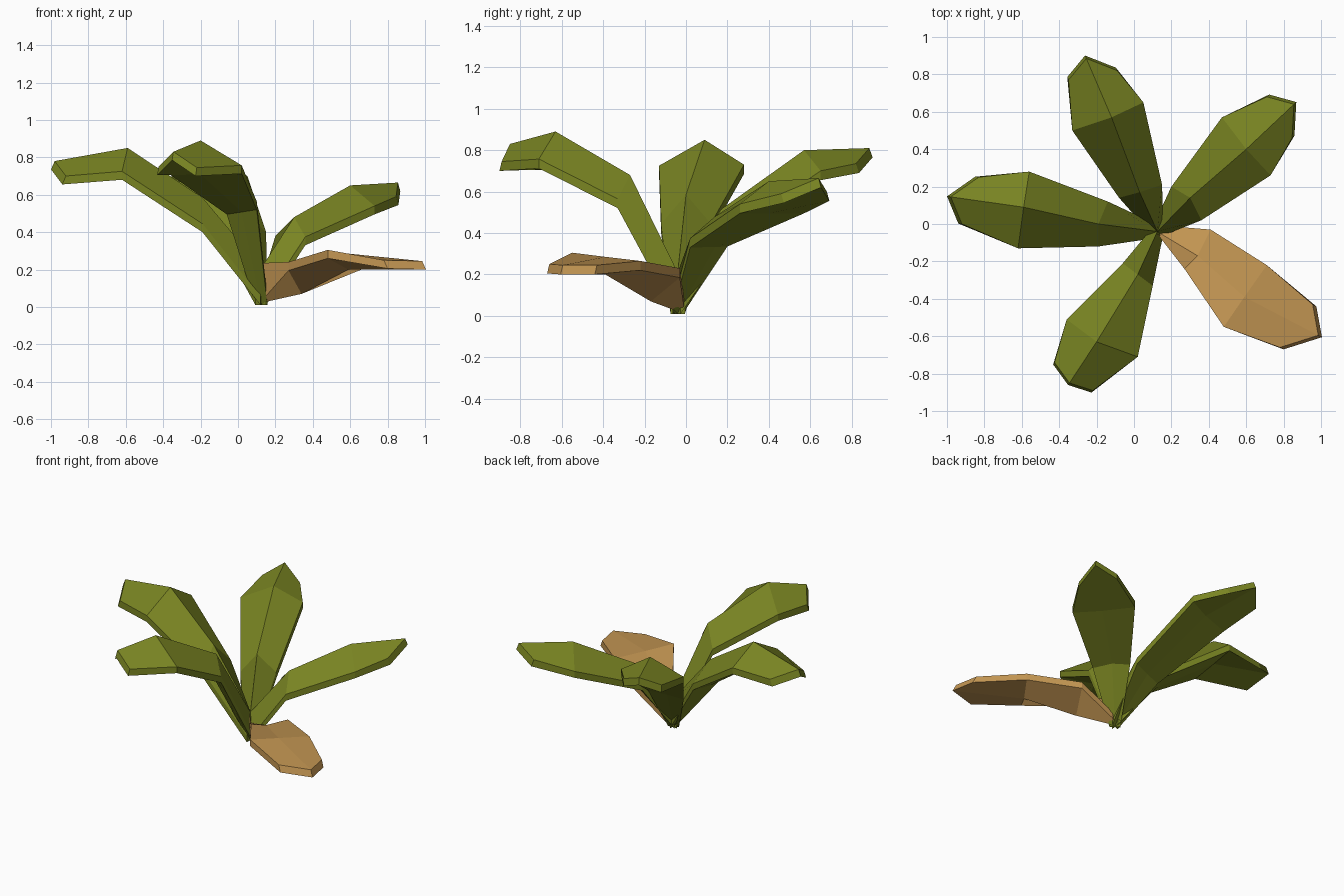
import bpy, bmesh
from mathutils import Vector

if "Cube" in bpy.data.objects:
    bpy.data.objects.remove(bpy.data.objects["Cube"])


def material(name, rgb):
    m = bpy.data.materials.new(name)
    m.diffuse_color = (*rgb, 1)
    m.use_nodes = True
    m.node_tree.nodes["Principled BSDF"].inputs["Base Color"].default_value = m.diffuse_color
    return m


olive = material("olive green", (0.19, 0.23, 0.016))
tan = material("dry tan", (0.54, 0.30, 0.084))


def leaf(name, stations, mat, keel=None, thick=0.045):
    """Loft a blade through (left, middle, right) stations, base to tip.
    The underside is flat except at the tip, unless keel heights are given."""
    bm = bmesh.new()
    rings = []
    last = len(stations) - 1
    for i, st in enumerate(stations):
        top = [Vector(p) for p in st]
        drop = Vector((0, 0, -thick))
        if i == last:  # the end slab leans slightly outwards
            lean = top[1] - Vector(stations[i - 1][1])
            drop += Vector((lean.x, lean.y, 0)) * 0.05
        low = [p + drop for p in top]
        if keel:
            low[1].z = keel[i]
        elif i < last:
            low[1].z = (low[0].z + low[2].z) / 2
        rings.append([bm.verts.new(p) for p in top + low[::-1]])
    for j, (a, b) in enumerate(zip(rings, rings[1:])):
        for k in range(6):
            n = (k + 1) % 6
            if keel and j == 0 and k == 3:  # twisted stalk face
                bm.faces.new((a[k], a[n], b[k]))
                bm.faces.new((a[n], b[n], b[k]))
            else:
                bm.faces.new((a[k], a[n], b[n], b[k]))
    # end caps, one quad for each half of the fold
    for r in (rings[0], rings[-1]):
        bm.faces.new((r[0], r[1], r[4], r[5]))
        bm.faces.new((r[1], r[2], r[3], r[4]))
    bmesh.ops.recalc_face_normals(bm, faces=bm.faces)
    me = bpy.data.meshes.new(name)
    bm.to_mesh(me)
    bm.free()
    me.materials.append(mat)
    bpy.context.collection.objects.link(bpy.data.objects.new(name, me))


def green_leaf(name, *stations):
    """Add the narrow ridged stalk at the plant centre, then loft."""
    c = Vector((0.125, -0.04, 0))
    out = Vector(stations[0][1]) - c
    out.z = 0
    out.normalize()
    side = Vector((-out.y, out.x, 0)) * 0.035
    up = Vector((0, 0, 0.055))
    base = (c + side + up, c + Vector((0, 0, 0.21)), c - side + up)
    leaf(name, [base, *stations], olive)


# four upright green leaves, ridge up
green_leaf("left_leaf",
           ((-0.19, -0.12, 0.445), (-0.19, 0.0, 0.585), (-0.14, 0.12, 0.445)),
           ((-0.62, -0.13, 0.725), (-0.59, 0.09, 0.85), (-0.56, 0.28, 0.73)),
           ((-0.92, 0.0, 0.70), (-0.98, 0.145, 0.78), (-0.83, 0.25, 0.71)))
green_leaf("front_leaf",
           ((0.10, -0.33, 0.565), (0.02, -0.27, 0.68), (-0.06, -0.21, 0.54)),
           ((0.02, -0.71, 0.757), (-0.20, -0.63, 0.89), (-0.36, -0.51, 0.75)),
           ((-0.22, -0.89, 0.745), (-0.345, -0.85, 0.83), (-0.425, -0.74, 0.75)))
green_leaf("back_leaf",
           ((-0.08, 0.14, 0.37), (0.03, 0.17, 0.515), (0.15, 0.21, 0.40)),
           ((-0.33, 0.50, 0.69), (-0.12, 0.57, 0.80), (0.05, 0.65, 0.70)),
           ((-0.35, 0.77, 0.74), (-0.255, 0.885, 0.81), (-0.09, 0.82, 0.735)))
green_leaf("right_leaf",
           ((0.20, 0.20, 0.38), (0.30, 0.14, 0.48), (0.36, 0.02, 0.375)),
           ((0.47, 0.57, 0.54), (0.60, 0.40, 0.65), (0.73, 0.26, 0.54)),
           ((0.71, 0.68, 0.60), (0.855, 0.64, 0.665), (0.845, 0.46, 0.59)))

# drooping dry leaf, rolled over so its ridge hangs below a flat top
leaf("dry_leaf",
     [((0.17, -0.01, 0.09), (0.115, -0.035, 0.13), (0.13, -0.06, 0.235)),
      ((0.41, -0.03, 0.23), (0.34, -0.17, 0.225), (0.27, -0.24, 0.24)),
      ((0.71, -0.22, 0.265), (0.59, -0.39, 0.285), (0.48, -0.55, 0.305)),
      ((0.955, -0.43, 0.245), (0.985, -0.595, 0.245), (0.78, -0.66, 0.25))],
     tan, keel=(0.02, 0.07, 0.20, 0.20))
